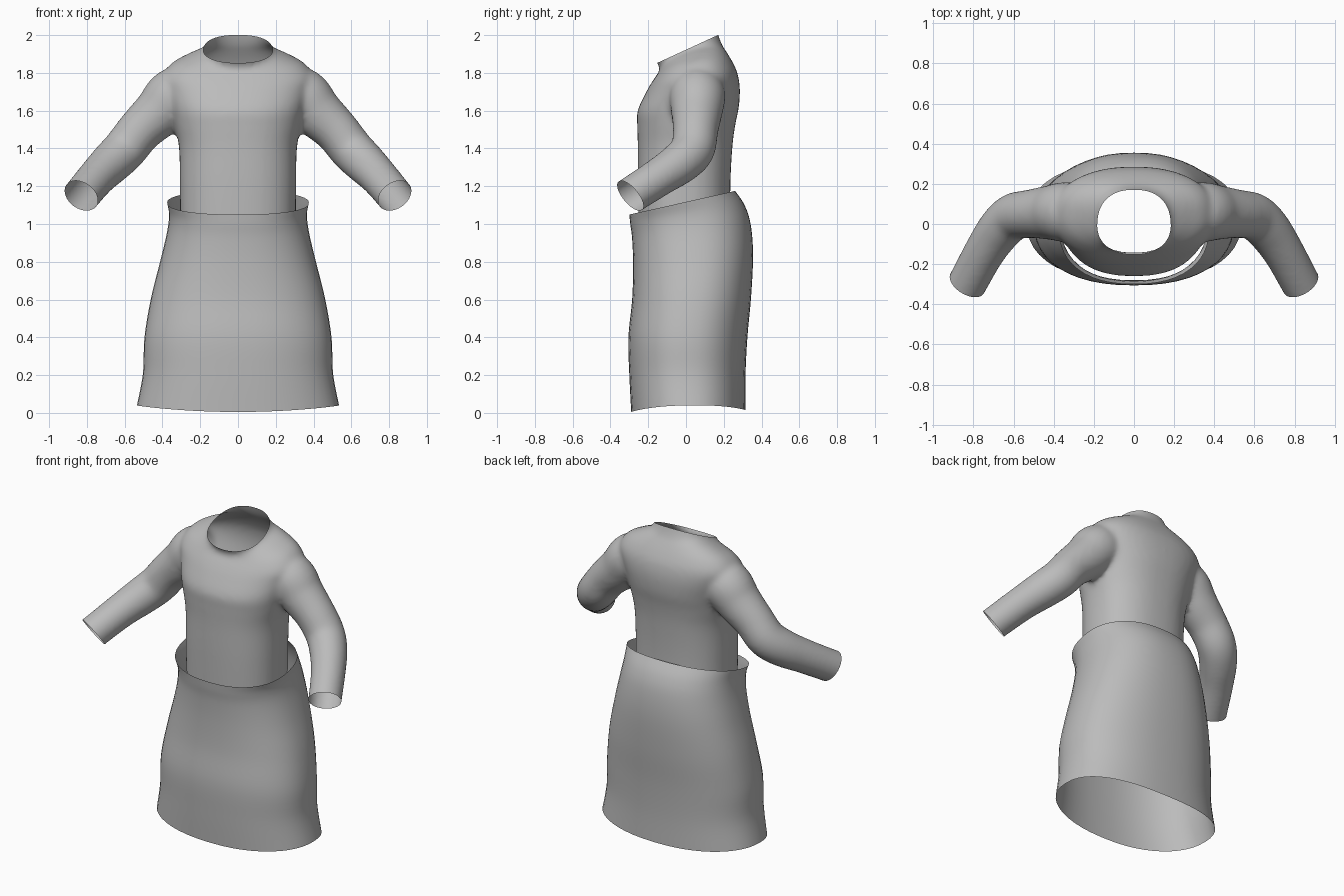
import bpy, bmesh, math
from mathutils import Vector

if "Cube" in bpy.data.objects:
    bpy.data.objects.remove(bpy.data.objects["Cube"])

cloth = bpy.data.materials.new("grey cloth")
cloth.use_nodes = True
cloth.diffuse_color = (0.5, 0.5, 0.5, 1)
cloth.node_tree.nodes["Principled BSDF"].inputs["Base Color"].default_value = (0.5, 0.5, 0.5, 1)

SIDES = 48


def smooth_rows(rows, steps=5):
    """Catmull-Rom interpolation through rows of equal length."""
    out = []
    for i in range(len(rows) - 1):
        a, b, c, d = (rows[min(max(k, 0), len(rows) - 1)] for k in range(i - 1, i + 3))
        for s in range(steps):
            t = s / steps
            out.append([0.5 * (2 * q + (r - p) * t + (2 * p - 5 * q + 4 * r - u) * t * t
                               + (3 * q - p - 3 * r + u) * t ** 3)
                        for p, q, r, u in zip(a, b, c, d)])
    return out + [list(rows[-1])]


def spow(v, n):
    return math.copysign(abs(v) ** (2 / n), v)


def body_ring(row, n):
    """Ring from front (y, z), back (y, z), half width and side lift."""
    yf, zf, yb, zb, hw, lift = row
    pts = []
    for k in range(SIDES):
        a = 2 * math.pi * k / SIDES
        t = 0.5 + 0.5 * spow(math.sin(a), n)
        x = spow(math.cos(a), n)
        pts.append(Vector((hw * x, yf + (yb - yf) * t, zf + (zb - zf) * t + lift * x * x)))
    return pts


def loft(bm, rings, capped):
    loops = [[bm.verts.new(p) for p in ring] for ring in rings]
    for lo, hi in zip(loops, loops[1:]):
        for k in range(SIDES):
            j = (k + 1) % SIDES
            bm.faces.new((lo[k], lo[j], hi[j], hi[k]))
    if capped:
        bm.faces.new(loops[0][::-1])
        bm.faces.new(loops[-1])


def make_object(name, bm):
    bmesh.ops.recalc_face_normals(bm, faces=bm.faces[:])
    mesh = bpy.data.meshes.new(name)
    bm.to_mesh(mesh)
    bm.free()
    obj = bpy.data.objects.new(name, mesh)
    bpy.context.collection.objects.link(obj)
    mesh.materials.append(cloth)
    bpy.ops.object.select_all(action="DESELECT")
    obj.select_set(True)
    bpy.context.view_layer.objects.active = obj
    return obj


# Skirt: open flared tube with a sloping waist
skirt_rows = [
    (-0.29, 0.005, 0.315, 0.015, 0.535, 0.03),
    (-0.30, 0.2, 0.315, 0.2, 0.503, 0.01),
    (-0.305, 0.4, 0.325, 0.4, 0.495, 0),
    (-0.285, 0.6, 0.345, 0.62, 0.46, 0),
    (-0.28, 0.78, 0.355, 0.84, 0.41, 0),
    (-0.285, 0.92, 0.342, 1.0, 0.375, 0),
    (-0.295, 1.0, 0.31, 1.1, 0.365, 0),
    (-0.30, 1.05, 0.26, 1.175, 0.375, 0),
]
bm = bmesh.new()
loft(bm, [body_ring(r, 2.3) for r in smooth_rows(skirt_rows)], False)
make_object("skirt", bm)
bpy.ops.object.shade_smooth()

# Sweater torso: closed solid from below the hem to above the collar
torso_rows = [
    (-0.25, 0.88, 0.235, 0.92, 0.305, 0),
    (-0.255, 1.2, 0.235, 1.2, 0.308, 0),
    (-0.255, 1.4, 0.245, 1.4, 0.312, 0),
    (-0.258, 1.52, 0.26, 1.52, 0.335, 0),
    (-0.256, 1.6, 0.28, 1.62, 0.355, 0),
    (-0.21, 1.7, 0.285, 1.72, 0.385, 0),
    (-0.175, 1.76, 0.272, 1.8, 0.40, 0),
    (-0.147, 1.8, 0.245, 1.86, 0.35, 0.02),
    (-0.138, 1.82, 0.215, 1.91, 0.26, 0.03),
    (-0.145, 1.84, 0.19, 1.95, 0.19, 0.025),
    (-0.165, 1.87, 0.165, 2.02, 0.173, 0),
    (-0.19, 1.92, 0.15, 2.09, 0.173, 0),
]
bm = bmesh.new()
loft(bm, [body_ring(r, 2.35) for r in smooth_rows(torso_rows)], True)

# Sleeves: tapered tubes bent forward at the elbow (x, y, z, radius)
sleeve_rows = [
    (0.22, 0.06, 1.73, 0.12), (0.335, 0.06, 1.68, 0.148), (0.42, 0.057, 1.59, 0.135),
    (0.52, 0.05, 1.495, 0.12), (0.60, 0.035, 1.395, 0.117), (0.67, -0.03, 1.325, 0.112),
    (0.745, -0.14, 1.25, 0.102), (0.83, -0.295, 1.15, 0.098), (0.88, -0.385, 1.092, 0.098),
]
path = smooth_rows(sleeve_rows)
for side in (1, -1):
    rings = []
    for i, (x, y, z, r) in enumerate(path):
        ahead, behind = path[min(i + 1, len(path) - 1)], path[max(i - 1, 0)]
        along = (Vector(ahead[:3]) - Vector(behind[:3])).normalized()
        u = along.cross(Vector((0, 1, 0.6))).normalized()
        v = along.cross(u)
        ring = []
        for k in range(SIDES):
            a = 2 * math.pi * k / SIDES
            p = Vector((x, y, z)) + r * (u * math.cos(a) + v * math.sin(a))
            ring.append(Vector((p.x * side, p.y, p.z)))
        rings.append(ring)
    loft(bm, rings, True)
sweater = make_object("sweater", bm)

# Fuse torso and sleeves into one skin
remesh = sweater.modifiers.new("fuse", "REMESH")
remesh.mode = "VOXEL"
remesh.voxel_size = 0.015
bpy.ops.object.modifier_apply(modifier=remesh.name)

bm = bmesh.new()
bm.from_mesh(sweater.data)
for _ in range(4):
    bmesh.ops.smooth_vert(bm, verts=bm.verts[:], factor=0.5,
                          use_axis_x=True, use_axis_y=True, use_axis_z=True)


def cut_open(point, normal, region):
    faces = [f for f in bm.faces if region(f.calc_center_median())]
    geom = faces + list({e for f in faces for e in f.edges}) + list({v for f in faces for v in f.verts})
    bmesh.ops.bisect_plane(bm, geom=geom, plane_co=point, plane_no=Vector(normal).normalized(),
                           clear_outer=True)


# Cuff, collar and hem openings
for side in (1, -1):
    cut_open((0.83 * side, -0.295, 1.15), (0.42 * side, -0.7, -0.58),
             lambda c: c.x * side > 0.6)
cut_open((0, 0.005, 1.925), (0, -0.46, 1), lambda c: c.z > 1.7)
cut_open((0, 0, 1.03), (0, 0.15, -1), lambda c: c.z < 1.3 and abs(c.x) < 0.5)
bm.to_mesh(sweater.data)
bm.free()
bpy.ops.object.shade_smooth()
